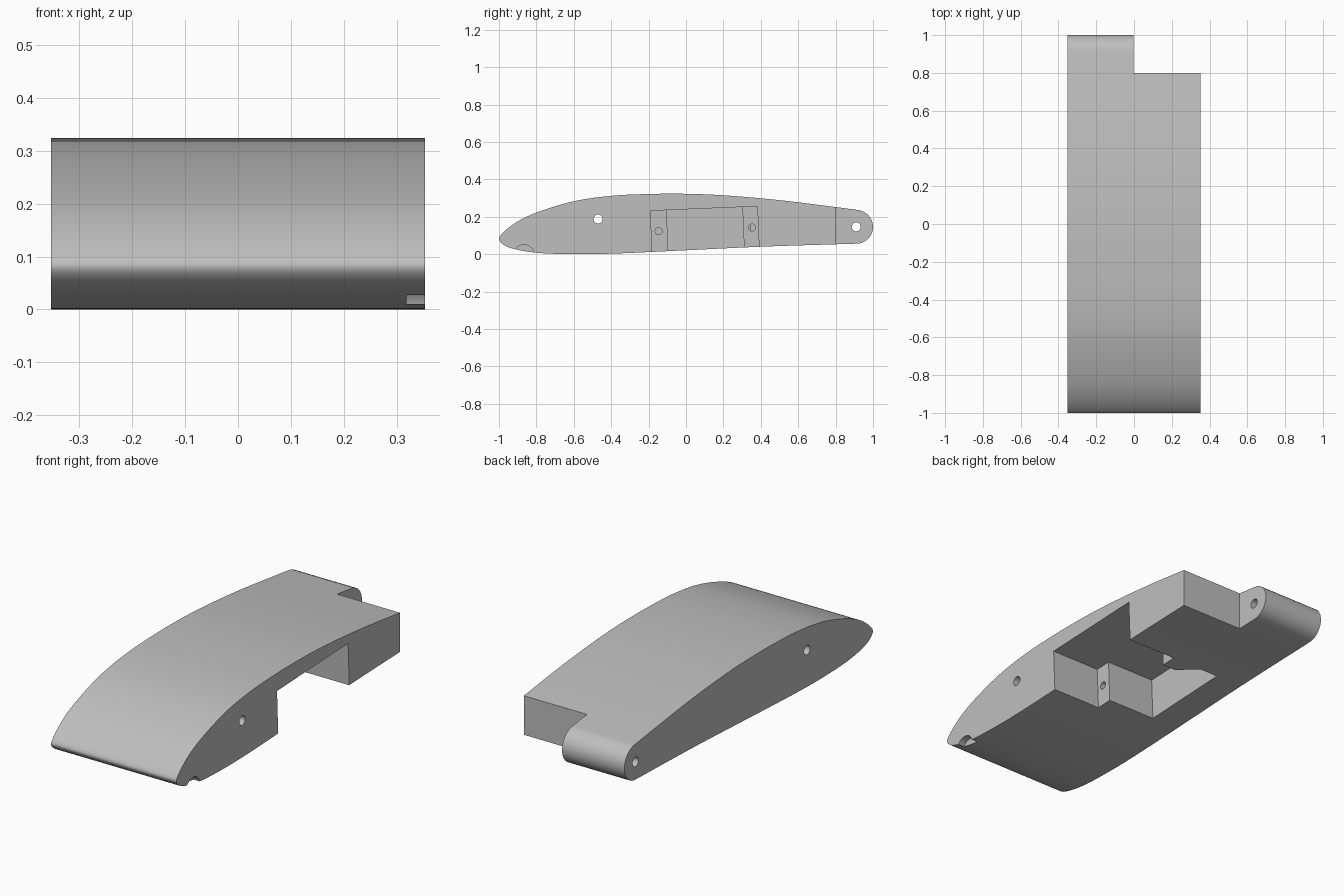
import bpy, bmesh, math
from mathutils import Vector, Matrix

cube = bpy.data.objects.get("Cube")
if cube:
    bpy.data.objects.remove(cube, do_unlink=True)

HALF = 0.353  # half the width of the wing section

grey = bpy.data.materials.new("light grey")
grey.use_nodes = True
grey.diffuse_color = (0.52, 0.52, 0.52, 1)
grey.node_tree.nodes["Principled BSDF"].inputs["Base Color"].default_value = grey.diffuse_color


def prism(name, points, direction):
    """Extrude a closed loop of 3D points along a direction."""
    bm = bmesh.new()
    face = bm.faces.new([bm.verts.new(p) for p in points])
    moved = bmesh.ops.extrude_face_region(bm, geom=[face])["geom"]
    verts = [g for g in moved if isinstance(g, bmesh.types.BMVert)]
    bmesh.ops.translate(bm, verts=verts, vec=direction)
    bmesh.ops.recalc_face_normals(bm, faces=bm.faces)
    mesh = bpy.data.meshes.new(name)
    bm.to_mesh(mesh)
    bm.free()
    mesh.materials.append(grey)
    obj = bpy.data.objects.new(name, mesh)
    bpy.context.collection.objects.link(obj)
    return obj


def side_prism(name, profile, x0, x1):
    return prism(name, [(x0, y, z) for y, z in profile], (x1 - x0, 0, 0))


def circle(y, z, r, n=32):
    return [(y + r * math.cos(2 * math.pi * i / n), z + r * math.sin(2 * math.pi * i / n))
            for i in range(n)]


def spline(points, steps=6):
    """Smooth open curve through the points."""
    p = [Vector(q) for q in points]
    p = [2 * p[0] - p[1]] + p + [2 * p[-1] - p[-2]]
    out = []
    for a, b, c, d in zip(p, p[1:], p[2:], p[3:]):
        # Centripetal spacing keeps uneven points from overshooting
        t1 = (b - a).length ** 0.5
        t2 = t1 + (c - b).length ** 0.5
        t3 = t2 + (d - c).length ** 0.5
        for i in range(steps):
            t = t1 + (t2 - t1) * i / steps
            ab = a.lerp(b, t / t1)
            bc = b.lerp(c, (t - t1) / (t2 - t1))
            cd = c.lerp(d, (t - t2) / (t3 - t2))
            out.append(ab.lerp(bc, t / t2).lerp(bc.lerp(cd, (t - t1) / (t3 - t1)), (t - t1) / (t2 - t1)))
    return out + [p[-2]]


# Airfoil outline: from the lower tail round the nose to the upper tail
outline = spline([(0.9, 0.056), (0.4, 0.04), (0, 0.021), (-0.4, 0.003), (-0.6, 0.0),
                  (-0.8, 0.008), (-0.91, 0.026), (-0.975, 0.05), (-1, 0.082),
                  (-0.975, 0.118), (-0.9, 0.175), (-0.8, 0.222), (-0.6, 0.283),
                  (-0.4, 0.312), (-0.2, 0.322), (0, 0.323), (0.2, 0.315),
                  (0.5, 0.289), (0.8, 0.252), (0.93, 0.235)])
tail = [(0.91 + 0.09 * math.cos(a), 0.146 + 0.09 * math.sin(a))
        for a in [math.radians(70 - 10 * i) for i in range(16)]]
body = side_prism("wing_section", [tuple(v) for v in outline] + tail, -HALF, HALF)

# Pocket outlines seen from above, tilted slightly to follow the underside
tilt = Matrix.Rotation(math.radians(2.4), 4, 'X')
corner = Vector((0, -0.19, 0.232))


def pocket(name, plan):
    points = [corner + tilt @ Vector((x, y + 0.19, 0)) for x, y in plan]
    return prism(name, points, tilt @ Vector((0, 0, -0.4)))


OUT = HALF + 0.1
LEDGE = 0.075
cutters = [
    pocket("pocket_cutter", [
        (OUT, -0.19), (LEDGE, -0.19), (LEDGE, -0.104), (-0.2, -0.104), (-0.2, 0.382),
        (-0.1, 0.382), (0, 0.302), (LEDGE, 0.302), (LEDGE, 0.382), (OUT, 0.382)]),
    # Corner step beside the hinge knuckle
    side_prism("corner_cutter", [(0.8, -0.2), (1.2, -0.2), (1.2, 0.6), (0.8, 0.6)], -0.002, OUT),
    side_prism("rod_hole_cutter", circle(-0.47, 0.188, 0.024), -OUT, OUT),
    side_prism("hinge_hole_cutter", circle(0.91, 0.146, 0.024), -OUT, OUT),
    side_prism("nose_groove_cutter", circle(-0.867, -0.006, 0.057), 0.318, OUT),
    side_prism("front_screw_cutter", circle(-0.146, 0.123, 0.019), LEDGE - 0.12, LEDGE + 0.05),
    side_prism("rear_screw_cutter", circle(0.353, 0.142, 0.019), LEDGE - 0.12, LEDGE + 0.05),
]

# Cut everything out of the body
bpy.ops.object.select_all(action='DESELECT')
bpy.context.view_layer.objects.active = body
body.select_set(True)
for cutter in cutters:
    cutter.hide_render = True
    mod = body.modifiers.new(cutter.name, 'BOOLEAN')
    mod.operation = 'DIFFERENCE'
    mod.solver = 'EXACT'
    mod.object = cutter
    bpy.ops.object.modifier_apply(modifier=mod.name)
    bpy.data.objects.remove(cutter, do_unlink=True)

bpy.ops.object.shade_smooth_by_angle(angle=math.radians(30))
